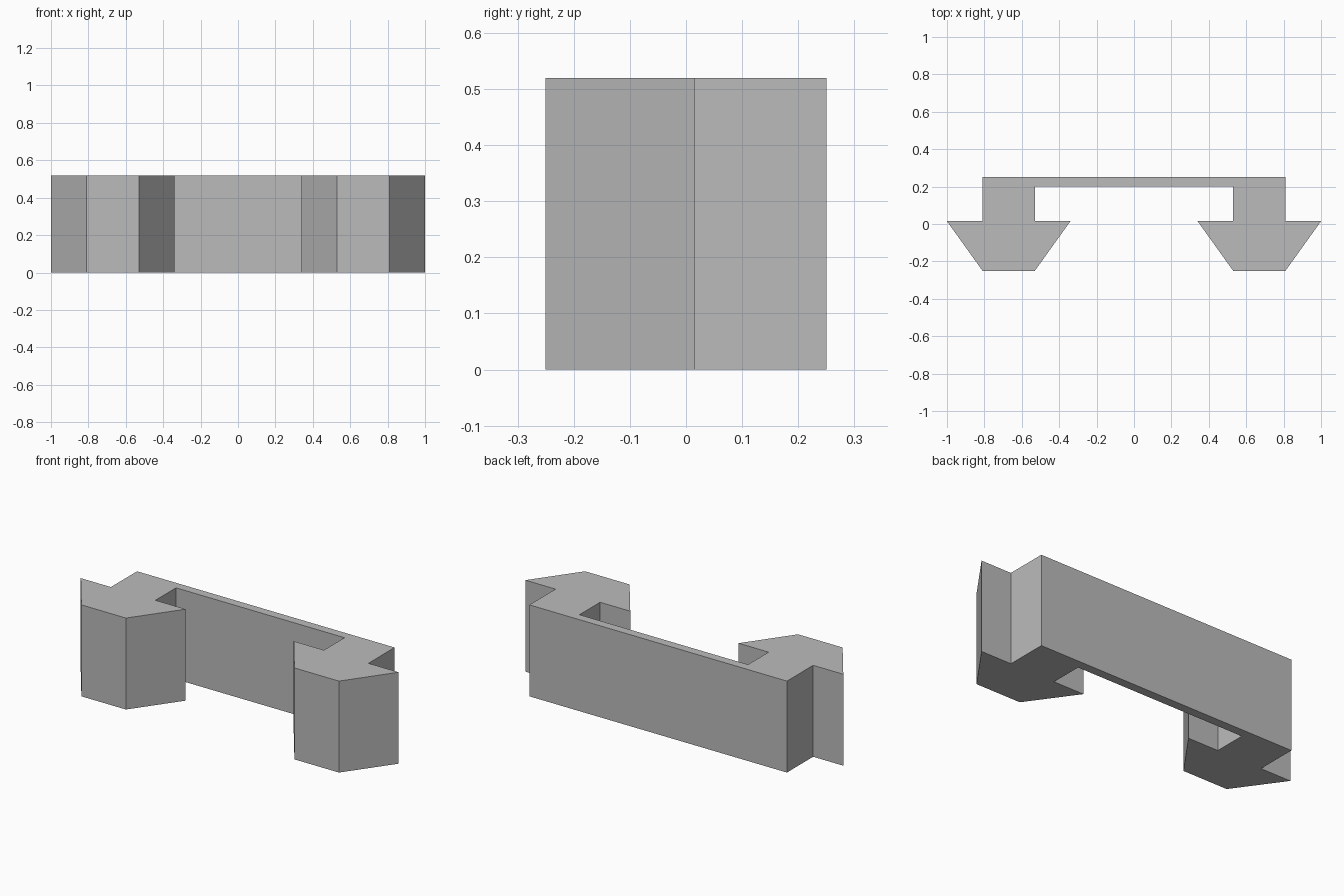
import bpy
import bmesh

HEIGHT = 0.52

cube = bpy.data.objects.get("Cube")
if cube:
    bpy.data.objects.remove(cube, do_unlink=True)

# Plain grey material
grey = bpy.data.materials.new("plain_grey")
grey.use_nodes = True
colour = (0.5, 0.5, 0.5, 1)
grey.diffuse_color = colour
grey.node_tree.nodes["Principled BSDF"].inputs["Base Color"].default_value = colour

# Left half of the outline: back bar, neck and tapered hook
half = [(0.53, 0.2), (0.53, 0.015), (0.34, 0.015), (0.53, -0.25),
        (0.81, -0.25), (1, 0.015), (0.81, 0.015), (0.81, 0.25)]
outline = half + [(-x, y) for x, y in reversed(half)]

# Extrude the mirrored outline into one solid clip
bm = bmesh.new()
base = bm.faces.new([bm.verts.new((x, y, 0)) for x, y in outline])
grown = bmesh.ops.extrude_face_region(bm, geom=[base], use_keep_orig=True)
top = [v for v in grown["geom"] if isinstance(v, bmesh.types.BMVert)]
bmesh.ops.translate(bm, verts=top, vec=(0, 0, HEIGHT))
bmesh.ops.recalc_face_normals(bm, faces=bm.faces)

mesh = bpy.data.meshes.new("double_hook_clip")
bm.to_mesh(mesh)
bm.free()
mesh.materials.append(grey)
clip = bpy.data.objects.new("double_hook_clip", mesh)
bpy.context.collection.objects.link(clip)
